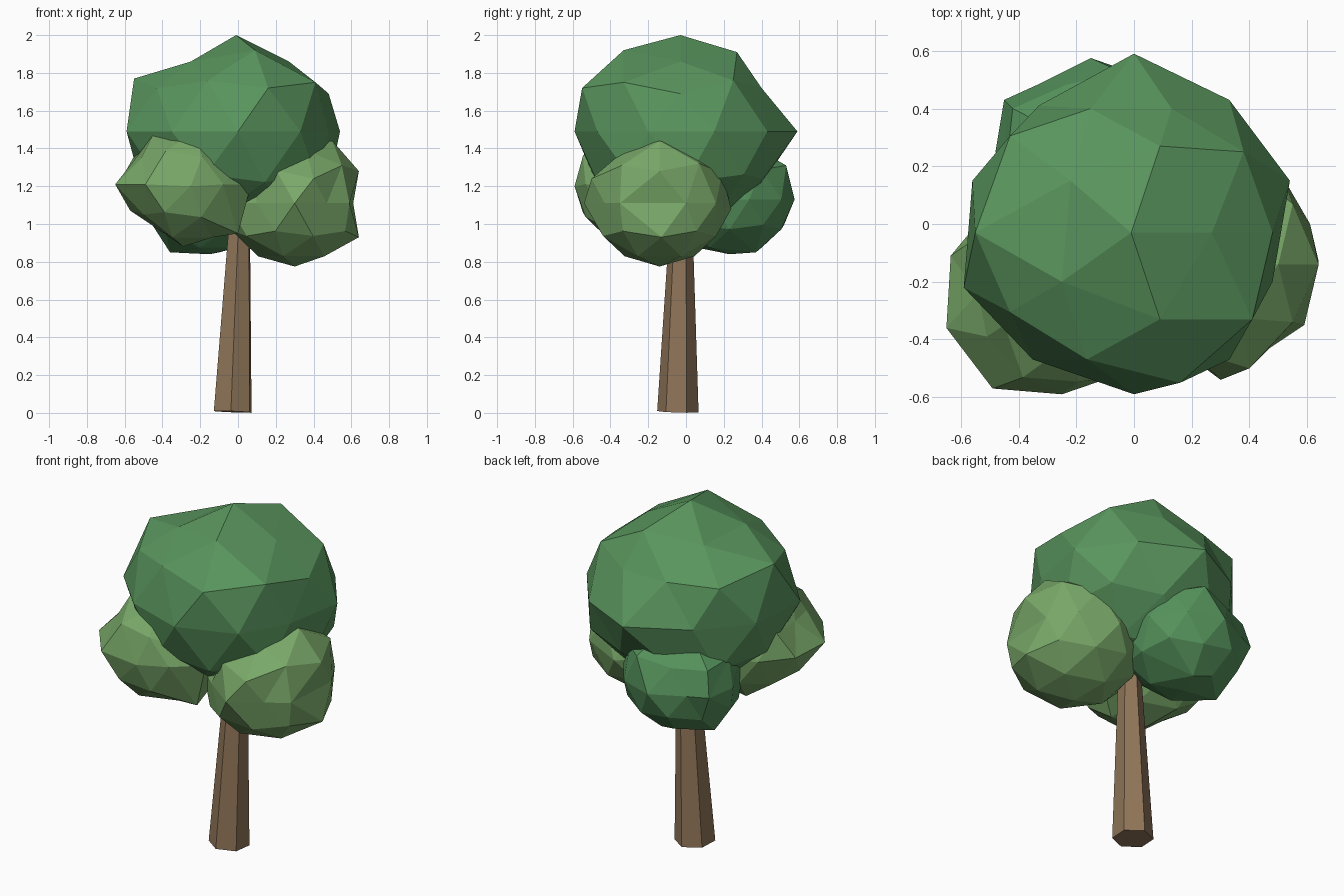
import bpy, bmesh, math
from mathutils import Vector


def material(name, rgb):
    m = bpy.data.materials.new(name)
    m.diffuse_color = (*rgb, 1)
    return m


def add_object(name, bm, mat):
    bmesh.ops.recalc_face_normals(bm, faces=bm.faces)
    me = bpy.data.meshes.new(name)
    bm.to_mesh(me)
    bm.free()
    me.materials.append(mat)
    ob = bpy.data.objects.new(name, me)
    bpy.context.collection.objects.link(ob)
    return ob


def foliage(name, centre, radius, height, mat, bumps=()):
    """Flattened icosphere; each bump pulls the nearest vertex to that point."""
    bm = bmesh.new()
    bmesh.ops.create_icosphere(bm, subdivisions=2, radius=1)
    c = Vector(centre)
    for v in bm.verts:
        v.co = c + Vector((v.co.x * radius, v.co.y * radius, v.co.z * height))
    for b in bumps:
        p = Vector(b)
        min(bm.verts, key=lambda v: (v.co - p).length).co = p
    return add_object(name, bm, mat)


dark = material("dark_leaf", (0.10, 0.30, 0.11))
deep = material("deep_leaf", (0.09, 0.285, 0.105))
light = material("light_leaf", (0.19, 0.39, 0.14))
bark = material("bark", (0.28, 0.18, 0.10))

# main crown
foliage("main_crown", (-0.01, 0.0, 1.49), 0.58, 0.51, dark, [
    (-0.01, -0.03, 2.0), (0.27, -0.03, 1.86), (0.48, -0.03, 1.69),
    (-0.55, -0.03, 1.77), (0.09, 0.27, 1.91), (0.13, 0.40, 1.72),
    (0.09, -0.33, 1.92), (0.16, -0.55, 1.72), (0.38, 0.25, 1.76),
    (0.41, -0.33, 1.75), (0.0, 0.59, 1.49), (0.0, -0.59, 1.49),
    (-0.59, -0.22, 1.49), (0.48, -0.20, 1.49),
    (-0.15, 0.40, 1.72), (-0.22, 0.15, 1.86), (-0.25, -0.20, 1.86),
    (-0.33, 0.41, 1.49), (0.33, 0.43, 1.49), (0.54, 0.15, 1.49),
    (-0.56, 0.15, 1.49), (0.14, 0.41, 1.24), (-0.16, 0.44, 1.27)])

# lower leaf clumps
foliage("left_clump", (-0.29, -0.24, 1.21), 0.36, 0.33, light, [
    (-0.45, -0.35, 1.47), (-0.49, -0.57, 1.21), (-0.25, -0.59, 1.20),
    (-0.57, -0.24, 1.07), (0.0, -0.38, 0.95), (-0.65, -0.36, 1.21),
    (-0.635, -0.11, 1.21), (-0.54, -0.24, 1.35), (-0.51, -0.39, 1.35),
    (-0.42, -0.24, 0.97), (-0.50, -0.40, 1.05), (-0.50, -0.08, 1.03),
    (0.07, -0.40, 1.21), (0.0, -0.42, 1.29)])
foliage("right_clump", (0.30, -0.14, 1.11), 0.37, 0.33, light, [
    (0.50, -0.14, 1.44), (0.64, -0.14, 1.28), (0.64, -0.13, 0.93),
    (0.30, -0.54, 1.11), (0.59, -0.35, 1.11), (0.61, 0.0, 1.11),
    (0.47, -0.43, 1.11), (0.30, -0.14, 0.775), (0.09, -0.30, 1.22),
    (0.55, 0.07, 1.32), (0.55, -0.34, 1.31), (0.40, -0.50, 1.24),
    (0.40, 0.19, 1.27), (0.30, 0.24, 1.08), (0.10, -0.39, 1.11)])
foliage("back_clump", (-0.15, 0.23, 1.13), 0.34, 0.30, deep, [
    (-0.15, 0.575, 1.13), (-0.45, 0.43, 1.13), (-0.48, 0.25, 1.13),
    (-0.05, 0.53, 1.31), (-0.15, 0.23, 0.84), (-0.10, 0.37, 0.85),
    (-0.36, 0.25, 0.85), (-0.42, 0.40, 1.27), (-0.24, 0.48, 1.27),
    (-0.34, 0.48, 1.13)])

# six-sided trunk, tapered and leaning
bm = bmesh.new()
rings = []
for x, y, z, r in ((-0.028, -0.043, 0.006, 0.11), (0.010, -0.025, 1.06, 0.058)):
    ring = []
    for i in range(6):
        a = math.radians(25 + 60 * i)
        dx, dy = r * math.cos(a), r * math.sin(a)
        ring.append(bm.verts.new((x + dx, y + dy, z - 0.04 * dx - 0.03 * dy)))
    rings.append(ring)
low, top = rings
bm.faces.new(low)
bm.faces.new(top)
for i in range(6):
    j = (i + 1) % 6
    bm.faces.new((low[i], low[j], top[j], top[i]))
add_object("trunk", bm, bark)
